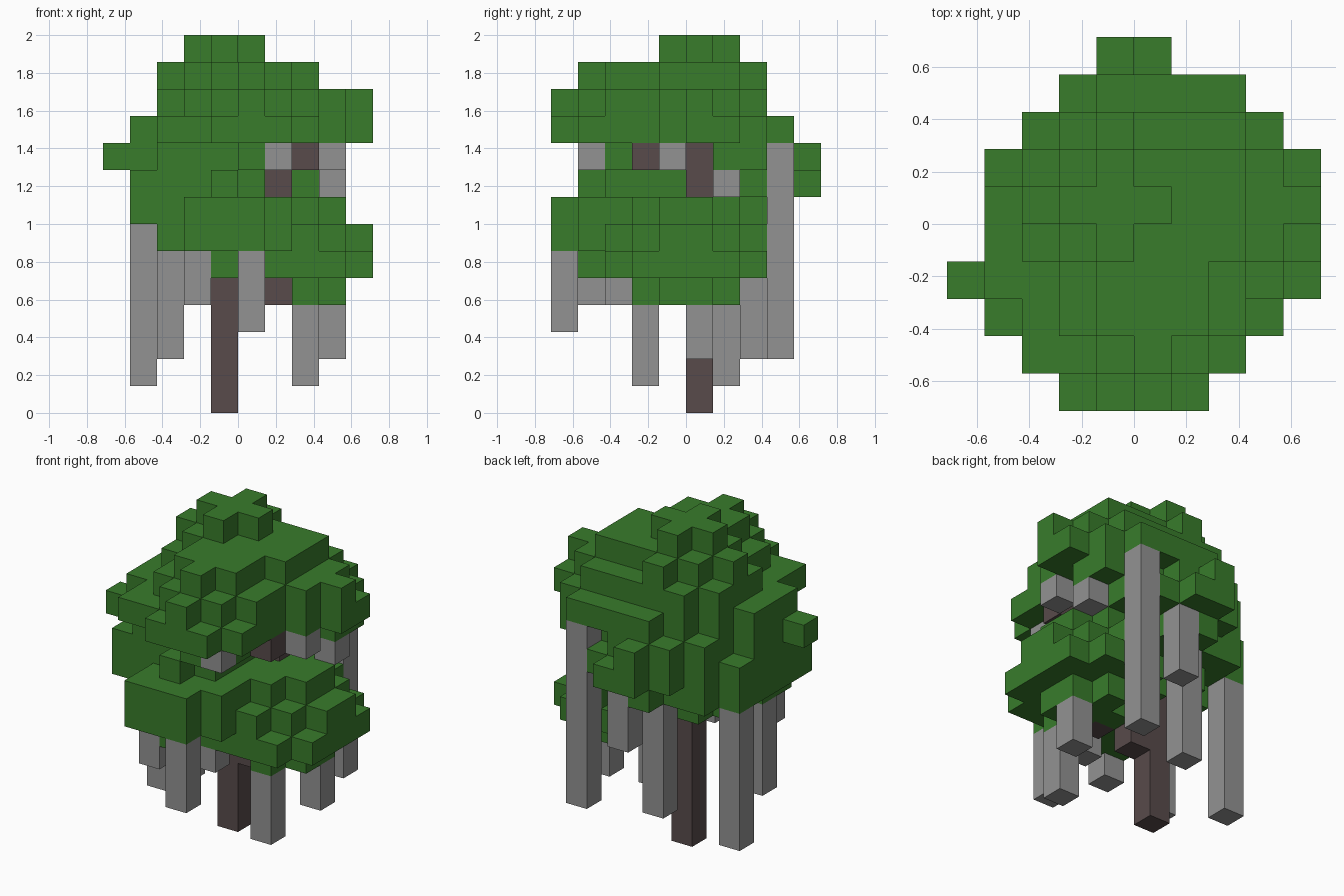
import bpy
import bmesh
from mathutils import Vector

CELL = 1 / 7  # edge of one cube

cube = bpy.data.objects.get("Cube")
if cube:
    bpy.data.objects.remove(cube, do_unlink=True)


def material(name, color):
    mat = bpy.data.materials.new(name)
    mat.use_nodes = True
    mat.diffuse_color = color
    bsdf = mat.node_tree.nodes["Principled BSDF"]
    bsdf.inputs["Base Color"].default_value = color
    bsdf.inputs["Roughness"].default_value = 1
    return mat


leaf_green = material("leaf green", (0.040, 0.200, 0.024, 1))
bark_brown = material("bark brown", (0.098, 0.070, 0.070, 1))
vine_grey = material("vine grey", (0.290, 0.290, 0.290, 1))


def box(x, y, z, x2, y2, z2):
    """Cells of a solid block, ends included."""
    return {(i, j, k) for i in range(x, x2 + 1)
            for j in range(y, y2 + 1) for k in range(z, z2 + 1)}


def column(x, y, low, high):
    return box(x, y, low, x, y, high)


def layer(x, y, z, reach):
    """Flat layer of leaves: reach 1 a plus, 2 a diamond, 3 a square without corners."""
    half = min(reach, 2)
    return {(x + i, y + j, z) for i in range(-half, half + 1)
            for j in range(-half, half + 1) if abs(i) + abs(j) <= reach}


def clump(x, y, base, reaches=(1, 3, 2, 1)):
    """Stacked layers of leaves around one center."""
    return set().union(*(layer(x, y, base + n, r) for n, r in enumerate(reaches)))


def build(name, cells, solid, mat):
    """Outer skin of a set of cells; faces against other solid cells are left out."""
    bm = bmesh.new()
    for cell in cells:
        center = Vector(cell) + Vector((0.5, 0.5, 0.5))
        for axis in range(3):
            for sign in (-1, 1):
                out = Vector((0, 0, 0))
                out[axis] = sign
                if tuple(int(c + o) for c, o in zip(cell, out)) in solid:
                    continue
                u = Vector((0, 0, 0))
                u[(axis + 1) % 3] = 0.5
                v = out.cross(u)
                mid = center + out / 2
                ring = (mid - u - v, mid + u - v, mid + u + v, mid - u + v)
                bm.faces.new([bm.verts.new(p * CELL) for p in ring])
    bmesh.ops.remove_doubles(bm, verts=bm.verts, dist=0.001)
    mesh = bpy.data.meshes.new(name)
    bm.to_mesh(mesh)
    bm.free()
    mesh.materials.append(mat)
    obj = bpy.data.objects.new(name, mesh)
    bpy.context.collection.objects.link(obj)


# Trunk and its branches
wood = column(-1, 0, 0, 11) | {(0, 0, 3), (1, -1, 4), (2, -1, 5)}
wood |= column(1, 0, 7, 9) | {(0, 0, 6), (2, -2, 9)}

# Hanging vines: x, y, lowest cell, highest cell
vine_list = [
    (-4, 1, 1, 6), (-3, -2, 2, 5), (-2, -4, 4, 5), (0, -5, 3, 5),
    (0, -3, 4, 4), (2, -2, 1, 3), (3, 0, 2, 3), (2, 3, 2, 9),
    (-1, 2, 2, 6), (0, 3, 5, 7), (1, -4, 9, 9), (3, -1, 9, 9), (3, 1, 8, 8),
]
vines = [column(*v) for v in vine_list]

# Lower right, upper front and crown clumps
leaves = set()
for spot in [(2, -1, 4), (2, 0, 4), (0, -3, 9), (-1, 0, 10)]:
    leaves |= clump(*spot)

# Lower front clump
leaves |= clump(-1, -3, 5, (1, 3, 3, 1))
leaves -= column(-3, -4, 6, 7)

# Left clumps
leaves |= clump(-2, 0, 6, (1, 3, 3, 1))
leaves |= clump(-2, -1, 7, (3, 3, 3, 3, 1))
leaves |= column(-4, -3, 7, 8) | {(-3, -4, 10), (-5, -2, 9)}

# Back clump
leaves |= clump(-1, 2, 7, (1, 2, 2, 1)) | layer(0, 2, 8, 2)

# Wide layers under the crown, upper right
for spot in [(0, 0, 11), (1, 0, 11), (1, 0, 10), (1, 1, 10)]:
    leaves |= layer(*spot, 3)
leaves |= box(0, -1, 12, 2, 1, 12) | {(1, -2, 12)}
leaves |= box(2, 1, 9, 3, 2, 9) | {(4, 0, 11), (4, 0, 10), (4, 1, 10)}

leaves -= wood
for vine in vines:
    leaves -= vine

solid = leaves | wood
build("leaf_canopy", leaves, solid, leaf_green)
build("trunk", wood, solid, bark_brown)
for number, vine in enumerate(vines, 1):
    build(f"hanging_vine_{number}", vine, solid | vine, vine_grey)
